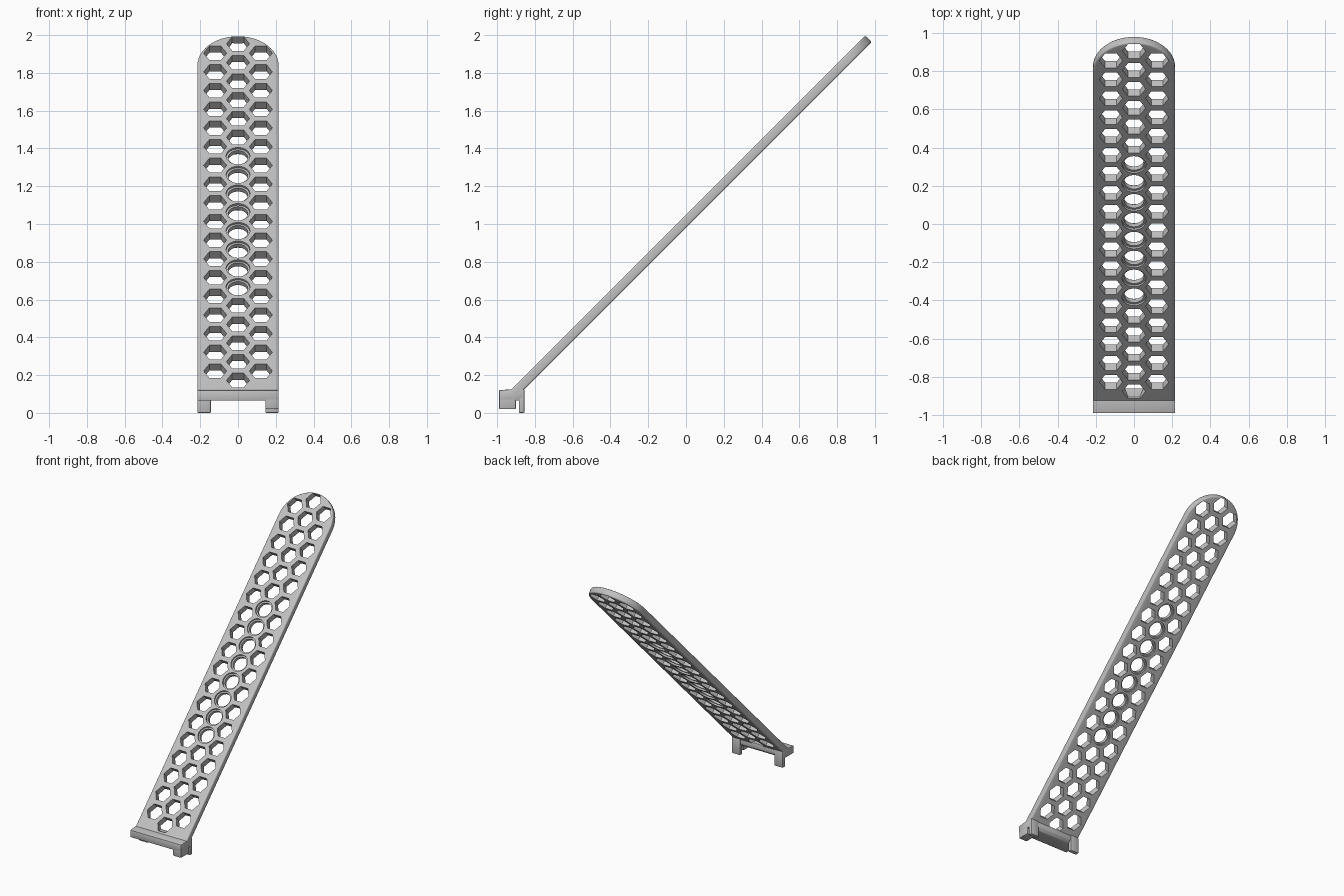
import bpy, bmesh, math
from mathutils import Matrix, Vector

old = bpy.data.objects.get("Cube")
if old:
    bpy.data.objects.remove(old, do_unlink=True)

grey = bpy.data.materials.new("light_grey_plastic")
grey.use_nodes = True
colour = (0.53, 0.53, 0.53, 1)
grey.diffuse_color = colour
grey.node_tree.nodes["Principled BSDF"].inputs["Base Color"].default_value = colour

HALF_W = 0.215
THICK = 0.05
SLOPE = math.sqrt(0.5)
TILT = Matrix.Translation((0, -1.05, 0)) @ Matrix.Rotation(math.pi / 4, 4, 'X')


def finish(name, bm, matrix=Matrix.Identity(4)):
    bmesh.ops.recalc_face_normals(bm, faces=bm.faces[:])
    bm.transform(matrix)
    mesh = bpy.data.meshes.new(name)
    bm.to_mesh(mesh)
    bm.free()
    obj = bpy.data.objects.new(name, mesh)
    bpy.context.collection.objects.link(obj)
    mesh.materials.append(grey)
    return obj


def smooth(obj):
    bpy.ops.object.select_all(action='DESELECT')
    obj.select_set(True)
    bpy.context.view_layer.objects.active = obj
    bpy.ops.object.shade_smooth_by_angle()


def extrude(bm, points, offset):
    """Close a flat outline and extrude it into a solid."""
    base = bm.faces.new([bm.verts.new(p) for p in points])
    ext = bmesh.ops.extrude_face_region(bm, geom=[base], use_keep_orig=True)
    bmesh.ops.translate(bm, vec=offset, verts=[g for g in ext["geom"] if isinstance(g, bmesh.types.BMVert)])


def side_block(name, x0, x1, profile, bevel=0.006):
    """Extrude a (y, z) profile between two x positions."""
    bm = bmesh.new()
    extrude(bm, [(x0, y, z) for y, z in profile], Vector((x1 - x0, 0, 0)))
    bmesh.ops.recalc_face_normals(bm, faces=bm.faces[:])
    bmesh.ops.bevel(bm, geom=bm.edges[:], offset=bevel, segments=2, profile=0.5, affect='EDGES')
    obj = finish(name, bm)
    smooth(obj)
    return obj


# Sloping plate: straight sides and a semicircular far end
start, end = 0.11 / SLOPE, 1.998 / SLOPE
bm = bmesh.new()
outline = [(-HALF_W, start, -THICK), (HALF_W, start, -THICK)]
for i in range(41):
    a = math.pi * i / 40
    outline.append((HALF_W * math.cos(a), end - HALF_W + HALF_W * math.sin(a), -THICK))
extrude(bm, outline, Vector((0, 0, THICK)))
bmesh.ops.recalc_face_normals(bm, faces=bm.faces[:])
rim = [e for e in bm.edges if abs(e.verts[0].co.z - e.verts[1].co.z) < 0.001
       and max(v.co.y for v in e.verts) > start + 0.01]
bmesh.ops.bevel(bm, geom=rim, offset=0.01, segments=4, profile=0.5, affect='EDGES')
plate = finish("perforated_plate", bm, TILT)


# Cutter: stacked rings (radius, height) make straight or stepped holes
def add_hole(bm, x, s, sides, rings):
    loops = []
    for r, h in rings:
        loops.append([bm.verts.new((x + r * math.cos(math.tau * i / sides),
                                    s + r * math.sin(math.tau * i / sides), h)) for i in range(sides)])
    for lo, hi in zip(loops, loops[1:]):
        for i in range(sides):
            j = (i + 1) % sides
            bm.faces.new((lo[i], lo[j], hi[j], hi[i]))
    bm.faces.new(loops[0][::-1])
    bm.faces.new(loops[-1])


HEX_R, PITCH, COLUMN = 0.061, 0.099 / SLOPE, 0.121
hexagon = [(HEX_R, -0.1), (HEX_R, 0.05)]
stepped = [(0.063, -0.1), (0.063, -0.038), (0.052, -0.038),
           (0.052, -0.012), (0.063, -0.012), (0.063, 0.05)]
first = 0.222 / SLOPE
bm = bmesh.new()
for row in range(18):
    for x in (-COLUMN, COLUMN):
        add_hole(bm, x, first + row * PITCH, 6, hexagon)
for row in range(19):
    s = first + (row - 0.5) * PITCH
    if 5 <= row <= 12:
        add_hole(bm, 0, s, 32, stepped)
    else:
        add_hole(bm, 0, s, 6, hexagon)
cutter = finish("hole_cutter", bm, TILT)
cutter.hide_render = True

mod = plate.modifiers.new("holes", 'BOOLEAN')
mod.object = cutter
mod.operation = 'DIFFERENCE'
mod.solver = 'EXACT'
bpy.context.view_layer.objects.active = plate
bpy.ops.object.modifier_apply(modifier=mod.name)
bpy.data.objects.remove(cutter, do_unlink=True)
smooth(plate)

# Crossbar at the foot of the plate
side_block("crossbar", -HALF_W, HALF_W,
           [(-0.99, 0.12), (-0.99, 0.065), (-0.88, 0.065), (-0.86, 0.085), (-0.86, 0.125), (-0.925, 0.125)], 0.005)

# Rear hooks on both ends, and a front foot on one end
for name, x0, x1 in (("right_hook", -HALF_W, -0.143), ("left_hook", 0.145, HALF_W)):
    side_block(name, x0, x1, [(-0.885, 0.0), (-0.855, 0.0), (-0.855, 0.125), (-0.885, 0.125)])
side_block("front_foot", 0.145, HALF_W, [(-0.99, 0.12), (-0.99, 0.02), (-0.90, 0.02), (-0.90, 0.12)])
